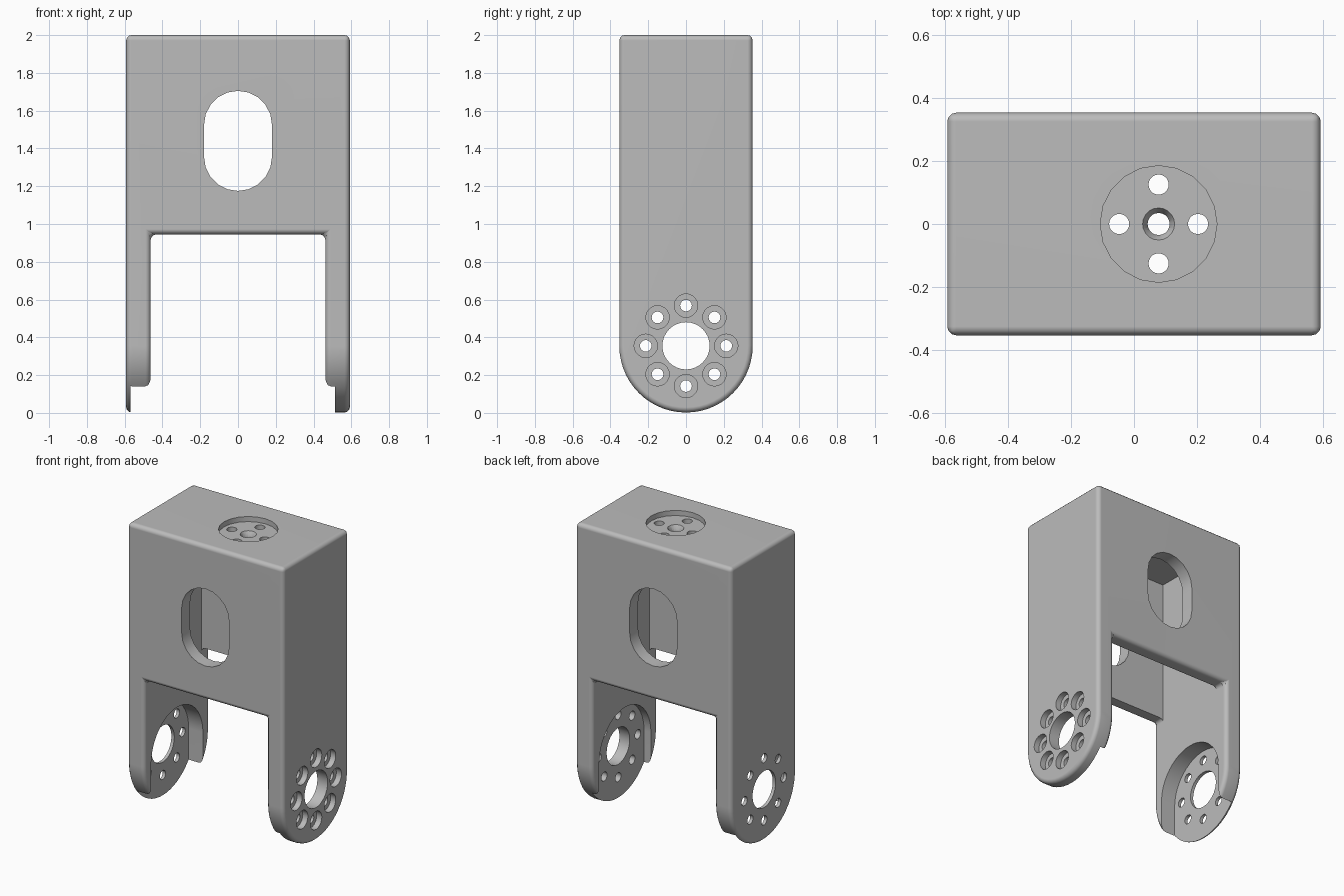
import bpy, bmesh
from math import sin, cos, pi, radians
from mathutils import Vector

if "Cube" in bpy.data.objects:
    bpy.data.objects.remove(bpy.data.objects["Cube"], do_unlink=True)

HALF_X, HALF_Y, INNER_X, INNER_Y = 0.592, 0.353, 0.462, 0.263
PIVOT_Z, TOP, WINDOW_Z = 0.355, 2.0, 0.945

grey = bpy.data.materials.new("plain grey")
grey.use_nodes = True
grey.diffuse_color = (0.5, 0.5, 0.5, 1)
grey.node_tree.nodes["Principled BSDF"].inputs["Base Color"].default_value = grey.diffuse_color


def arc(cx, cy, r, start, end, steps):
    """Points along an arc, angles in degrees."""
    angles = [radians(start + (end - start) * i / steps) for i in range(steps + 1)]
    return [(cx + r * cos(a), cy + r * sin(a)) for a in angles]


def circle(cx, cy, r, steps=24):
    return arc(cx, cy, r, 0, 360, steps)[:-1]


def rect(x0, x1, y0, y1):
    return [(x0, y0), (x1, y0), (x1, y1), (x0, y1)]


def prism(name, points, axis, lo, hi, hi_scale=None):
    """Extrude a 2D outline along an axis."""
    place = {"x": lambda u, v, t: (t, u, v),
             "y": lambda u, v, t: (u, t, v),
             "z": lambda u, v, t: (u, v, t)}[axis]
    bm = bmesh.new()
    base = [bm.verts.new(place(u, v, lo)) for u, v in points]
    cap = [bm.verts.new(place(u, v, hi)) for u, v in points]
    if hi_scale:
        mid = sum((v.co for v in cap), Vector()) / len(cap)
        for v in cap:
            v.co = mid + (v.co - mid) * hi_scale
    bm.faces.new(base)
    bm.faces.new(cap)
    for i in range(len(points)):
        j = (i + 1) % len(points)
        bm.faces.new((base[i], base[j], cap[j], cap[i]))
    bmesh.ops.recalc_face_normals(bm, faces=bm.faces)
    mesh = bpy.data.meshes.new(name)
    bm.to_mesh(mesh)
    bm.free()
    obj = bpy.data.objects.new(name, mesh)
    bpy.context.collection.objects.link(obj)
    return obj


def apply(obj, mod):
    bpy.context.view_layer.objects.active = obj
    bpy.ops.object.modifier_apply(modifier=mod.name)


def cut(obj, *shape, **options):
    """Subtract a prism from the object and discard it."""
    cutter = prism("cutter", *shape, **options)
    mod = obj.modifiers.new("cut", "BOOLEAN")
    mod.operation, mod.solver, mod.object = "DIFFERENCE", "EXACT", cutter
    apply(obj, mod)
    bpy.data.objects.remove(cutter, do_unlink=True)


# Solid body: flat top, rounded lower end
outline = [(HALF_Y, TOP), (-HALF_Y, TOP)] + arc(0, PIVOT_Z, HALF_Y, 180, 360, 28)
body = prism("fork_bracket", outline, "x", -HALF_X, HALF_X)
body.data.materials.append(grey)

# Gap between the two legs, then rounded edges
cut(body, rect(-INNER_X, INNER_X, -1, WINDOW_Z), "y", -1, 1)
bevel = body.modifiers.new("rounding", "BEVEL")
bevel.width, bevel.segments = 0.028, 3
bevel.limit_method, bevel.angle_limit = "ANGLE", radians(40)
apply(body, bevel)

# Hollow inside of the housing
inset = INNER_X - 0.002
cut(body, rect(-inset, inset, -INNER_Y, INNER_Y), "z", 0.85, 1.92)

# Oval opening through front and back
oval = arc(0, 1.525, 0.18, 0, 180, 10) + arc(0, 1.355, 0.18, 180, 360, 10)
cut(body, oval, "y", -1, 1)

# Arched recesses on the inner faces of the legs
arch = arc(0, PIVOT_Z, 0.28, 0, 180, 24) + [(-0.28, -0.2), (0.28, -0.2)]
cut(body, arch, "x", -0.57, -0.3)
cut(body, arch, "x", 0.3, 0.514)

# Pivot bore and ring of bolt holes, counterbored on the left leg
cut(body, circle(0, PIVOT_Z, 0.125, 32), "x", -1, 1)
for i in range(8):
    y, z = 0.213 * cos(i * pi / 4), PIVOT_Z + 0.213 * sin(i * pi / 4)
    cut(body, circle(y, z, 0.031, 16), "x", -1, 1)
    cut(body, circle(y, z, 0.062, 20), "x", 0.553, 1)

# Round mounting seat on top with screw holes and a countersunk centre
SEAT_X = 0.078
cut(body, circle(SEAT_X, 0, 0.185, 20), "z", 1.965, 2.2)
for dx, dy in ((1, 0), (-1, 0), (0, 1), (0, -1)):
    cut(body, circle(SEAT_X + 0.125 * dx, 0.125 * dy, 0.032, 20), "z", 1.8, 2.2)
cut(body, circle(SEAT_X, 0, 0.035, 20), "z", 1.8, 2.2)
cut(body, circle(SEAT_X, 0, 0.033, 20), "z", 1.935, 1.985, hi_scale=1.9)

# Smooth curved surfaces, crisp cut edges
bpy.ops.object.select_all(action="DESELECT")
body.select_set(True)
bpy.context.view_layer.objects.active = body
bpy.ops.object.shade_smooth_by_angle(angle=radians(32))
weighted = body.modifiers.new("flat faces", "WEIGHTED_NORMAL")
weighted.keep_sharp = True
